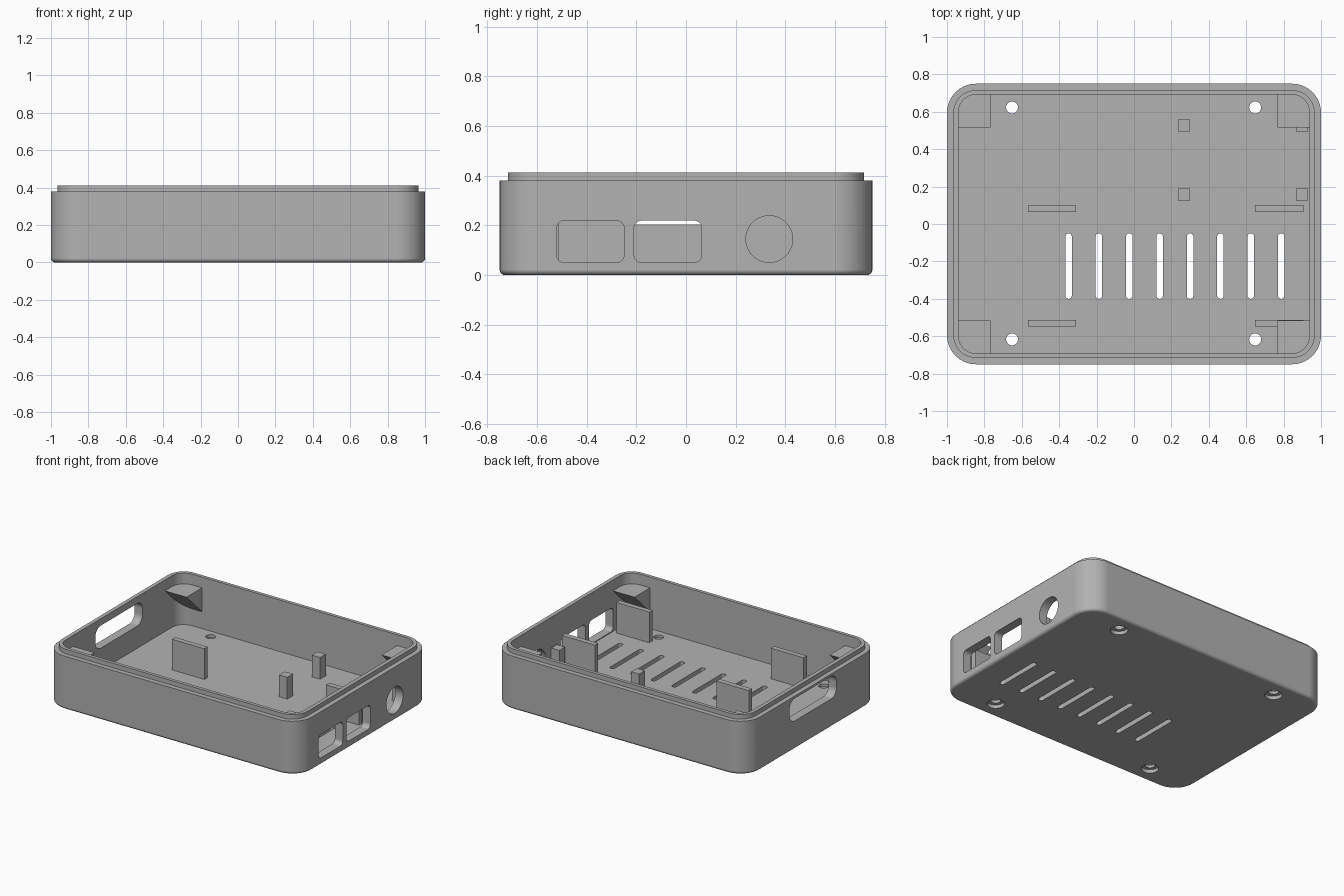
import bpy, bmesh, math
from mathutils import Matrix, Vector

cube = bpy.data.objects.get("Cube")
if cube:
    bpy.data.objects.remove(cube, do_unlink=True)

grey = bpy.data.materials.new("plain grey plastic")
grey.use_nodes = True
grey.diffuse_color = (0.45, 0.45, 0.45, 1)
grey.node_tree.nodes["Principled BSDF"].inputs["Base Color"].default_value = grey.diffuse_color

FLOOR = 0.045
INNER_X, INNER_Y = 0.938, 0.692


def rounded(hx, hy, r, z, seg=10):
    """Rounded rectangle outline at height z."""
    pts = []
    for k, (sx, sy) in enumerate([(1, 1), (-1, 1), (-1, -1), (1, -1)]):
        for i in range(seg + 1):
            a = math.pi / 2 * (k + i / seg)
            pts.append(Vector((sx * (hx - r) + r * math.cos(a),
                               sy * (hy - r) + r * math.sin(a), z)))
    return pts


def circle(r, z, n=32):
    return [Vector((r * math.cos(math.tau * i / n), r * math.sin(math.tau * i / n), z))
            for i in range(n)]


def skin(bm, outlines, matrix=Matrix()):
    """Bridge matching outlines in order and cap both ends."""
    rings = [[bm.verts.new(matrix @ p) for p in o] for o in outlines]
    for a, b in zip(rings, rings[1:]):
        for i in range(len(a)):
            j = (i + 1) % len(a)
            bm.faces.new((a[i], a[j], b[j], b[i]))
    bm.faces.new(rings[0][::-1])
    bm.faces.new(rings[-1])


def finish(bm, name):
    bmesh.ops.recalc_face_normals(bm, faces=bm.faces)
    mesh = bpy.data.meshes.new(name)
    bm.to_mesh(mesh)
    bm.free()
    mesh.materials.append(grey)
    ob = bpy.data.objects.new(name, mesh)
    bpy.context.scene.collection.objects.link(ob)
    return ob


def box(name, x0, x1, y0, y1, z0, z1):
    bm = bmesh.new()
    corners = [(x0, y0), (x1, y0), (x1, y1), (x0, y1)]
    skin(bm, [[Vector((x, y, z)) for x, y in corners] for z in (z0, z1)])
    return finish(bm, name)


# Tray shell: rounded bottom edge, stepped lip, hollow inside
bm = bmesh.new()
outlines = []
fillet = 0.022
for i in range(6):
    a = math.pi / 2 * i / 5
    inset = fillet * (1 - math.sin(a))
    outlines.append(rounded(1 - inset, 0.75 - inset, 0.155 - inset, fillet * (1 - math.cos(a))))
outlines += [rounded(1, 0.75, 0.155, 0.38),
             rounded(0.966, 0.716, 0.121, 0.38),
             rounded(0.966, 0.716, 0.121, 0.412),
             rounded(INNER_X, INNER_Y, 0.093, 0.412),
             rounded(INNER_X, INNER_Y, 0.093, FLOOR)]
skin(bm, outlines)
shell = finish(bm, "tray_shell")

# Cutters for every opening
bm = bmesh.new()

# Vent slots in the floor
for i in range(8):
    skin(bm, [rounded(0.0175, 0.175, 0.0174, z) for z in (-0.1, 0.1)],
         Matrix.Translation((-0.35 + 0.1624 * i, -0.225, 0)))

# Counterbored screw holes
for x in (-0.652, 0.648):
    for y in (-0.617, 0.623):
        skin(bm, [circle(0.057, -0.1), circle(0.057, 0.025), circle(0.032, 0.025), circle(0.032, 0.1)],
             Matrix.Translation((x, y, 0)))


def side_matrix(x, y, z):
    """Local x, y, z become world y, z, x."""
    return Matrix(((0, 0, 1, x), (1, 0, 0, y), (0, 1, 0, z), (0, 0, 0, 1)))


# Two ports and a round socket on the left wall, a card slot on the right wall
for y in (-0.385, -0.073):
    skin(bm, [rounded(0.136, 0.084, 0.03, d) for d in (-0.12, 0.12)], side_matrix(0.97, y, 0.135))
skin(bm, [circle(0.094, d, 48) for d in (-0.12, 0.12)], side_matrix(0.97, 0.335, 0.145))
skin(bm, [rounded(0.265, 0.08, 0.06, d) for d in (-0.12, 0.12)], side_matrix(-0.97, 0, 0.283))
cutter = finish(bm, "opening_cutter")
cutter.hide_render = True

boolean = shell.modifiers.new("openings", "BOOLEAN")
boolean.operation = "DIFFERENCE"
boolean.solver = "EXACT"
boolean.object = cutter
bpy.context.view_layer.objects.active = shell
shell.select_set(True)
bpy.ops.object.modifier_apply(modifier=boolean.name)
bpy.data.objects.remove(cutter, do_unlink=True)
bpy.ops.object.shade_smooth_by_angle(angle=math.radians(25))
weighted = shell.modifiers.new("weighted_normals", "WEIGHTED_NORMAL")
weighted.keep_sharp = True

# Upright board guides
for x0, x1 in ((-0.567, -0.31), (0.647, 0.907)):
    for y0 in (-0.549, 0.065):
        box("board_guide", x0, x1, y0, y0 + 0.037, FLOOR - 0.01, 0.263)

# Square support posts
for x in (0.268, 0.898):
    for y in (0.157, 0.527):
        box("support_post", x - 0.032, x + 0.032, y - 0.032, y + 0.032, FLOOR - 0.01, 0.2)

# Wedge brackets in the four corners, sloping down to the front and back walls
for sx in (-1, 1):
    for sy in (-1, 1):
        bm = bmesh.new()
        profile = [(0.517, 0.335), (0.697, 0.335), (0.697, 0.16)]
        skin(bm, [[Vector((sx * x, sy * y, z)) for y, z in profile] for x in (0.768, 0.945)])
        finish(bm, "corner_bracket")
